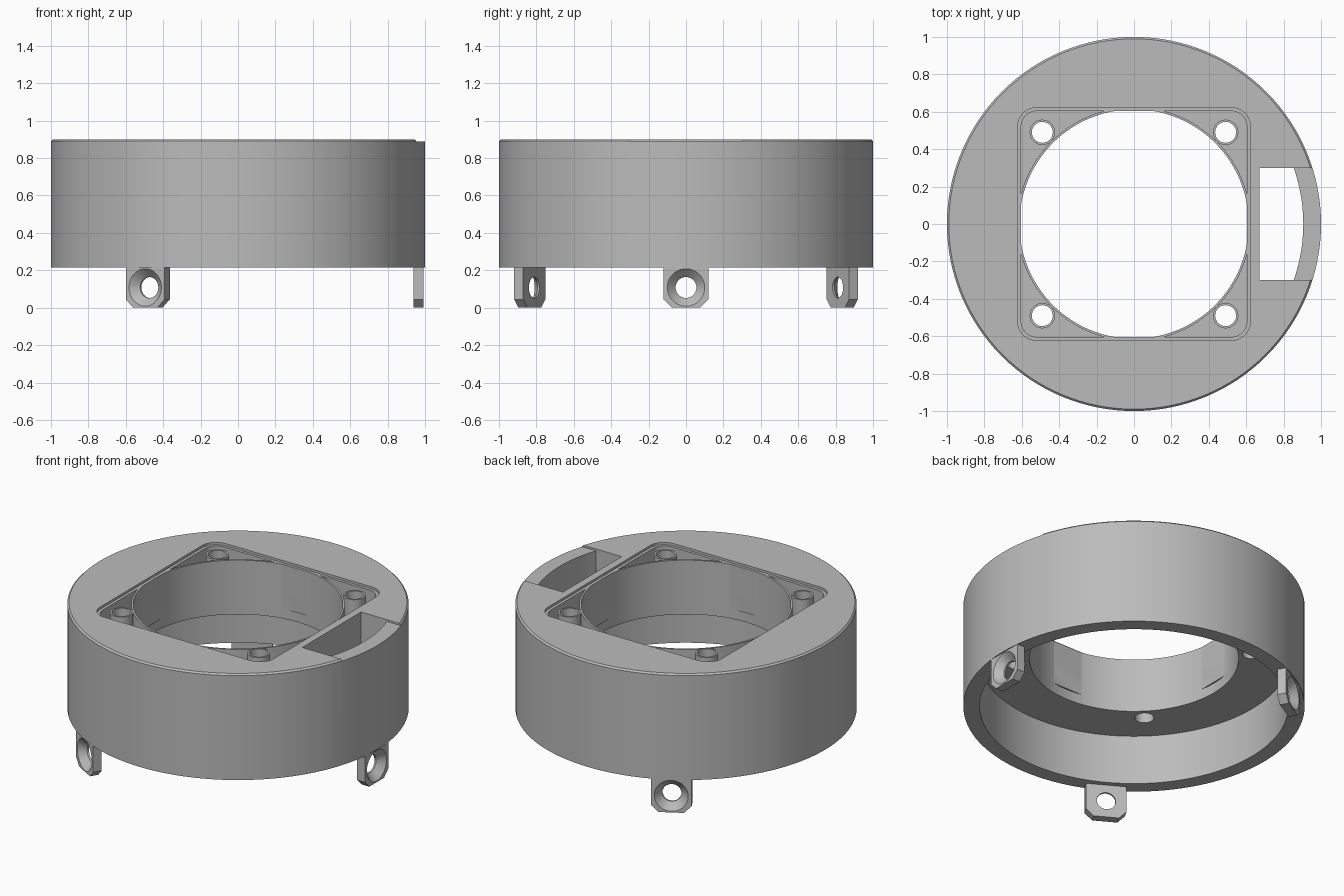
import bpy, bmesh
from math import sin, cos, pi, radians, asin
from mathutils import Matrix

if "Cube" in bpy.data.objects:
    bpy.data.objects.remove(bpy.data.objects["Cube"], do_unlink=True)

grey = bpy.data.materials.new("plain grey")
grey.use_nodes = True
GREY = (0.5, 0.5, 0.5, 1)
grey.diffuse_color = GREY
grey.node_tree.nodes["Principled BSDF"].inputs["Base Color"].default_value = GREY


def make(name, bm):
    bmesh.ops.recalc_face_normals(bm, faces=bm.faces)
    mesh = bpy.data.meshes.new(name)
    bm.to_mesh(mesh)
    bm.free()
    mesh.materials.append(grey)
    ob = bpy.data.objects.new(name, mesh)
    bpy.context.collection.objects.link(ob)
    return ob


def prism(name, points, z0, z1):
    """Extrude a flat outline between two heights."""
    bm = bmesh.new()
    face = bm.faces.new([bm.verts.new((x, y, z0)) for x, y in points])
    out = bmesh.ops.extrude_face_region(bm, geom=[face])
    top = [v for v in out["geom"] if isinstance(v, bmesh.types.BMVert)]
    bmesh.ops.translate(bm, verts=top, vec=(0, 0, z1 - z0))
    return make(name, bm)


def lathe(name, profile, n, closed=False, at=(0, 0)):
    """Spin (radius, z) rings about a vertical axis; closed joins last to first."""
    bm = bmesh.new()
    rings = [[bm.verts.new((at[0] + r * cos(2 * pi * i / n), at[1] + r * sin(2 * pi * i / n), z))
              for i in range(n)] for r, z in profile]
    pairs = list(zip(rings, rings[1:]))
    if closed:
        pairs.append((rings[-1], rings[0]))
    else:
        bm.faces.new(rings[0])
        bm.faces.new(rings[-1])
    for a, b in pairs:
        for i in range(n):
            j = (i + 1) % n
            bm.faces.new((a[i], a[j], b[j], b[i]))
    return make(name, bm)


def arc(cx, cy, r, a0, a1, n):
    return [(cx + r * cos(a0 + (a1 - a0) * i / n), cy + r * sin(a0 + (a1 - a0) * i / n))
            for i in range(n + 1)]


def rounded_square(half, r):
    c = half - r
    pts = []
    for k, (sx, sy) in enumerate([(1, 1), (-1, 1), (-1, -1), (1, -1)]):
        pts += arc(sx * c, sy * c, r, k * pi / 2, (k + 1) * pi / 2, 8)
    return pts


def boolean(ob, cutter, operation="DIFFERENCE"):
    cutter.hide_render = True
    mod = ob.modifiers.new("cut", "BOOLEAN")
    mod.operation, mod.solver, mod.object = operation, "EXACT", cutter
    bpy.context.view_layer.objects.active = ob
    bpy.ops.object.modifier_apply(modifier=mod.name)
    bpy.data.objects.remove(cutter, do_unlink=True)


def smooth(ob):
    bpy.ops.object.select_all(action="DESELECT")
    ob.select_set(True)
    bpy.context.view_layer.objects.active = ob
    bpy.ops.object.shade_smooth_by_angle(angle=radians(25))


BOTTOM, TOP = 0.215, 0.9
PLATE, FLOOR = 0.535, 0.57      # underside and top of the inner plate
BORE, SKIRT = 0.613, 0.905      # centre hole and inner skirt radius
POCKET, BOSS = 0.604, 0.49      # pocket half width, boss offset
corners = [(sx * BOSS, sy * BOSS) for sx in (-1, 1) for sy in (-1, 1)]

# Round housing with a fine top chamfer
housing = lathe("housing", [(1, BOTTOM), (1, TOP - 0.01), (0.99, TOP)], 128)
boolean(housing, lathe("recess", [(SKIRT, 0.1), (SKIRT, PLATE)], 128))
boolean(housing, prism("lip_cut", rounded_square(0.622, 0.1), TOP - 0.015, 1))
boolean(housing, prism("pocket_cut", rounded_square(POCKET, 0.085), FLOOR, 1))
boolean(housing, lathe("bore_cut", [(BORE, 0.4), (BORE, 0.6)], 128))
for c in corners:
    boolean(housing, lathe("screw_cut", [(0.056, 0.4), (0.056, 0.7)], 32, at=c))

# Side slot running down into the recess, with a shallow relief to the rim
half = 0.3
a = asin(half / SKIRT)
slot = [(0.67, -half)] + arc(0, 0, SKIRT, -a, a, 16) + [(0.67, half)]
boolean(housing, prism("slot_cut", slot, 0.45, 1))
relief = [(0.67, -half), (1.1, -half), (1.1, half), (0.67, half)]
boolean(housing, prism("relief_cut", relief, TOP - 0.012, 1))
smooth(housing)

# Thin inner tube, flattened where it meets the pocket walls
tube = lathe("inner_tube", [(BORE, FLOOR), (BORE + 0.012, FLOOR),
                            (BORE + 0.012, TOP - 0.015), (BORE, TOP - 0.015)], 128, True)
boolean(tube, prism("tube_trim", rounded_square(POCKET, 0.085), 0.4, 1), "INTERSECT")
smooth(tube)

# Hollow screw bosses in the pocket corners
for c in corners:
    smooth(lathe("screw_boss", [(0.056, FLOOR), (0.068, FLOOR),
                                (0.068, TOP - 0.01), (0.056, TOP - 0.01)], 32, True, c))

# Three mounting tabs with countersunk holes
for k in range(3):
    w, ch, thick, outer = 0.12, 0.045, 0.055, 0.992
    outline = [(-w, BOTTOM + 0.004), (-w, ch), (ch - w, 0), (w - ch, 0), (w, ch), (w, BOTTOM + 0.004)]
    tab = prism("mounting_tab", outline, 0, thick)
    sink = lathe("sink_cut", [(0.056, -0.1), (0.056, 0.012), (0.1, thick), (0.1, 0.2)], 40, at=(0, 0.108))
    boolean(tab, sink)
    # stand the outline up so its thickness points outward
    stand = Matrix(((0, 0, 1, outer - thick), (1, 0, 0, 0), (0, 1, 0, 0), (0, 0, 0, 1)))
    tab.data.transform(Matrix.Rotation(k * 2 * pi / 3, 4, "Z") @ stand)
    smooth(tab)
